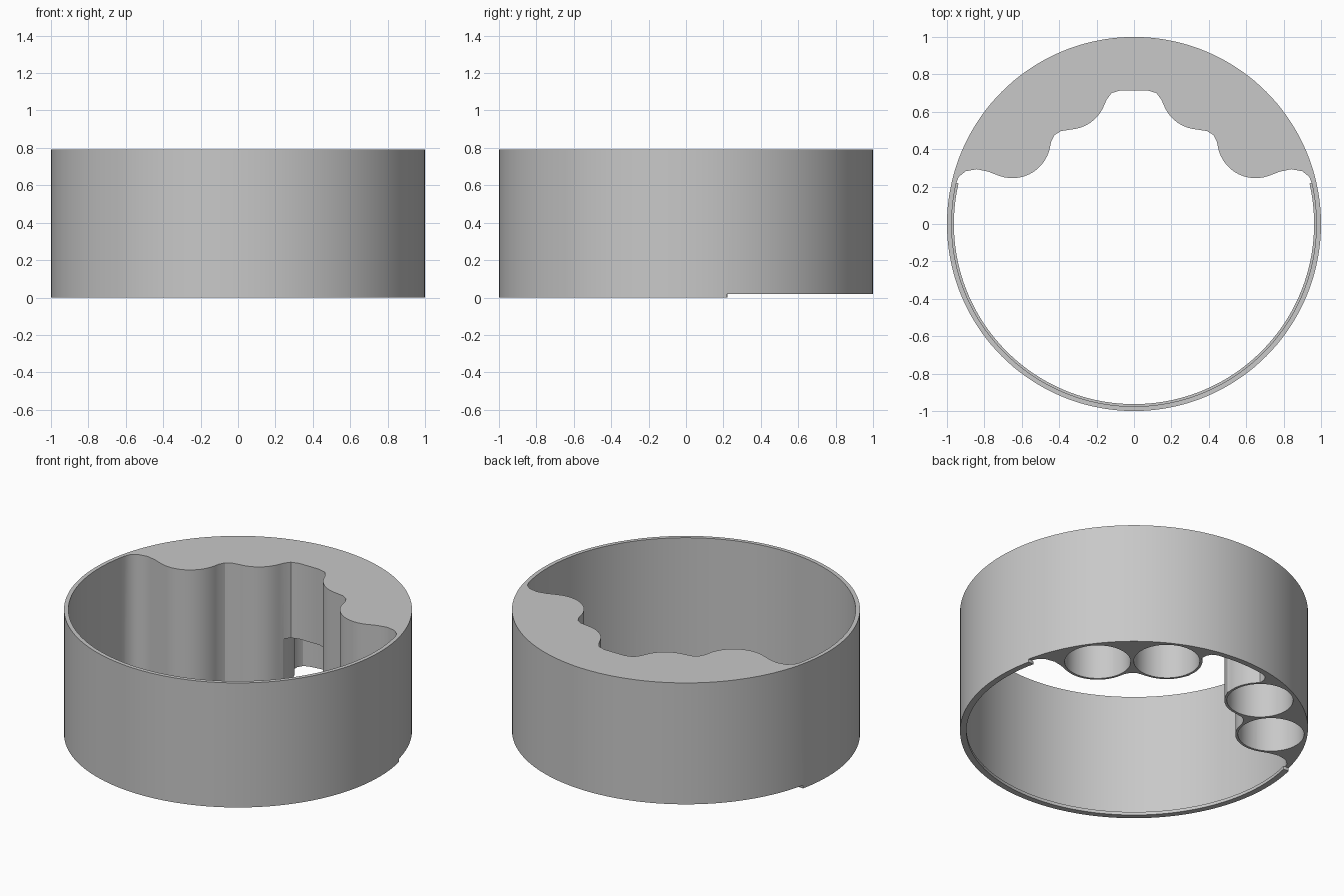
import bpy, bmesh
from math import sin, cos, radians, hypot, atan2, degrees

if "Cube" in bpy.data.objects:
    bpy.data.objects.remove(bpy.data.objects["Cube"], do_unlink=True)

HEIGHT = 0.79      # full height
RAISED = 0.02      # underside of the holder block
WALL_IN = 0.975    # inner radius of the ring wall
LOBE = 0.205       # outside radius of a battery lobe
BORE = 0.19
OUTER_BORE, INNER_BORE = (0.65, 0.45), (0.35, 0.71)

grey = bpy.data.materials.new("light grey plastic")
grey.use_nodes = True
colour = (0.58, 0.58, 0.58, 1)
grey.diffuse_color = colour
grey.node_tree.nodes["Principled BSDF"].inputs["Base Color"].default_value = colour


def arc(centre, r, a0, a1, n):
    """Points on an arc, angles in degrees."""
    steps = [radians(a0 + (a1 - a0) * i / n) for i in range(n + 1)]
    return [(centre[0] + r * cos(a), centre[1] + r * sin(a)) for a in steps]


def mirrored(half):
    """Right half outline starting on x = 0, completed on the left."""
    return [(-x, y) for x, y in reversed(half) if x > 1e-5] + half


def prism(name, outline, z0, z1):
    bm = bmesh.new()
    face = bm.faces.new([bm.verts.new((x, y, z0)) for x, y in outline])
    top = bmesh.ops.extrude_face_region(bm, geom=[face])["geom"]
    bmesh.ops.translate(bm, vec=(0, 0, z1 - z0),
                        verts=[v for v in top if isinstance(v, bmesh.types.BMVert)])
    bmesh.ops.recalc_face_normals(bm, faces=bm.faces)
    mesh = bpy.data.meshes.new(name)
    bm.to_mesh(mesh)
    bm.free()
    mesh.materials.append(grey)
    ob = bpy.data.objects.new(name, mesh)
    bpy.context.collection.objects.link(ob)
    return ob


def activate(ob):
    bpy.ops.object.select_all(action="DESELECT")
    ob.select_set(True)
    bpy.context.view_layer.objects.active = ob


def cut(ob, cutter):
    cutter.hide_render = True
    mod = ob.modifiers.new("cut", "BOOLEAN")
    mod.operation, mod.solver, mod.object = "DIFFERENCE", "EXACT", cutter
    activate(ob)
    bpy.ops.object.modifier_apply(modifier=mod.name)
    bpy.data.objects.remove(cutter, do_unlink=True)


# Solid drum
body = prism("ring_and_battery_holder", arc((0, 0), 1, 0, 357.5, 143), 0, HEIGHT)

# Open middle, with the wavy holder edge at the back
wave = [(0, .715), (.07, .715), (.12, .70), (.146, .665)]
wave += arc(INNER_BORE, LOBE, 200, 265, 9)
wave += [(.39, .497), (.425, .475), (.443, .44)]
wave += arc(OUTER_BORE, LOBE, 190, 290, 13)
wave += [(.78, .28), (.84, .293), (.9, .282), (.937, .252)]
end = degrees(atan2(.22, .95))
cavity = mirrored(wave) + arc((0, 0), WALL_IN, end, -180 - end, 90)
cut(body, prism("cavity_cutter", cavity, -0.1, HEIGHT + 0.1))

# Raised underside of the holder
cut(body, prism("underside_cutter", [(-1.1, .22), (1.1, .22), (1.1, 1.1), (-1.1, 1.1)],
                -0.1, RAISED))

# Battery bores, closed at the top
for x, y in (OUTER_BORE, INNER_BORE):
    for side in (-1, 1):
        cut(body, prism("bore_cutter", arc((side * x, y), BORE, 0, 352.5, 47),
                        -0.1, HEIGHT - 0.025))

# Low pocket between the two middle bores
pocket = [(0, .6), (.14, .6)] + arc(INNER_BORE, LOBE, 190, 130, 8)
pocket += [(.217, .905), (.2, .935), (.17, .95)] + arc((0, 0), .965, 82, 90, 3)[:-1]
pocket = pocket + [(0, .965)] + [(-x, y) for x, y in reversed(pocket) if x > 1e-5]
cut(body, prism("pocket_cutter", pocket, -0.1, 0.31))

# Thin lip around the foot of the open wall
lip = prism("inner_lip", arc((0, 0), WALL_IN + .005, end, -180 - end, 90)
            + arc((0, 0), .963, -180 - end, end, 90), 0, RAISED)

for ob in (body, lip):
    activate(ob)
    bpy.ops.object.shade_smooth_by_angle(angle=radians(30))
